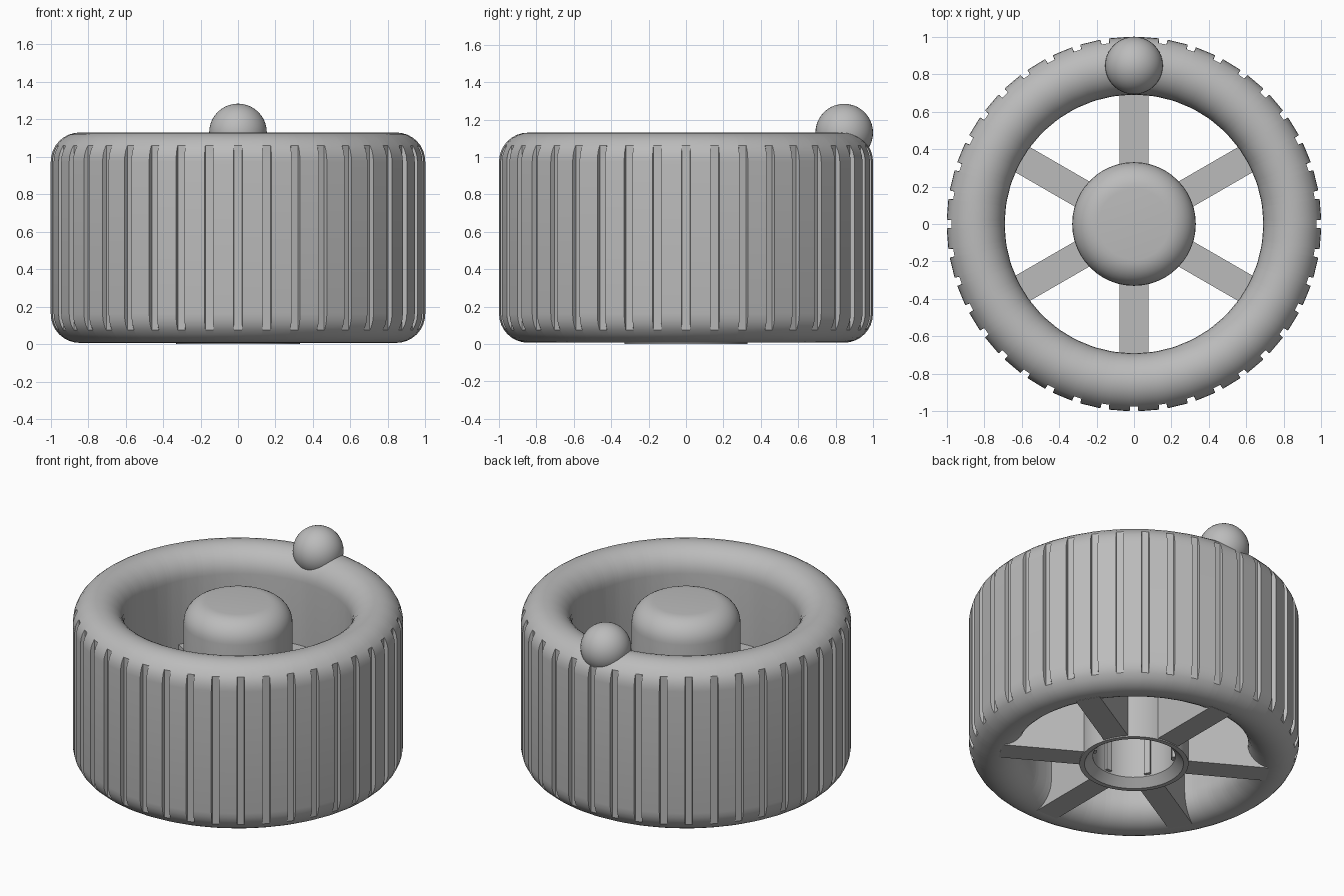
import bpy, bmesh, math
from mathutils import Matrix, Vector

cube = bpy.data.objects.get("Cube")
if cube:
    bpy.data.objects.remove(cube, do_unlink=True)

gray = bpy.data.materials.new("plain_gray")
gray.use_nodes = True
COLOR = (0.5, 0.5, 0.5, 1)
gray.diffuse_color = COLOR
gray.node_tree.nodes["Principled BSDF"].inputs["Base Color"].default_value = COLOR


def finish(name, bm, smooth=True):
    bmesh.ops.recalc_face_normals(bm, faces=bm.faces)
    mesh = bpy.data.meshes.new(name)
    bm.to_mesh(mesh)
    bm.free()
    mesh.materials.append(gray)
    obj = bpy.data.objects.new(name, mesh)
    bpy.context.collection.objects.link(obj)
    if smooth:
        bpy.ops.object.select_all(action='DESELECT')
        obj.select_set(True)
        bpy.context.view_layer.objects.active = obj
        bpy.ops.object.shade_smooth_by_angle(angle=math.radians(30))
    return obj


def lathe(name, profile, angles, closed, radius_rule=lambda r, i: r):
    """Sweep an (r, z) profile through the given angles around z."""
    bm = bmesh.new()
    rings = []
    for i, a in enumerate(angles):
        rings.append([bm.verts.new((radius_rule(r, i) * math.cos(a),
                                    radius_rule(r, i) * math.sin(a), z))
                      for r, z in profile])
    n = len(profile)
    for i, ring in enumerate(rings):
        nxt = rings[(i + 1) % len(rings)]
        for j in range(n if closed else n - 1):
            k = (j + 1) % n
            bm.faces.new((ring[j], nxt[j], nxt[k], ring[k]))
    bmesh.ops.remove_doubles(bm, verts=bm.verts, dist=0.0001)
    return finish(name, bm)


def arc(r, z, radius, start, end, steps):
    return [(r + radius * math.cos(math.radians(start + (end - start) * t / steps)),
             z + radius * math.sin(math.radians(start + (end - start) * t / steps)))
            for t in range(steps + 1)]


def radial_boxes(name, angles, r0, r1, width, z0, z1):
    bm = bmesh.new()
    for a in angles:
        m = (Matrix.Rotation(a, 4, 'Z')
             @ Matrix.Translation(((r0 + r1) / 2, 0, (z0 + z1) / 2))
             @ Matrix.Diagonal((r1 - r0, width, z1 - z0, 1)))
        bmesh.ops.create_cube(bm, size=1, matrix=m)
    return finish(name, bm, smooth=False)


# Grooved rim: rounded wall with 40 grip slots
MID, HALF, GRIPS = 0.845, 0.155, 40
rim_profile = (arc(MID, 0.975, HALF, 0, 180, 16) + arc(MID, 0.162, HALF, 180, 360, 16))
groove_floor = MID + HALF * math.cos(math.radians(33.75))
rim_angles = []
for g in range(GRIPS):
    center = 2 * math.pi * g / GRIPS
    rim_angles += [center + d for d in (-0.023, -0.021, 0.021, 0.023)]
lathe("grip_rim", rim_profile, rim_angles, True,
      lambda r, i: min(r, groove_floor) if i % 4 in (1, 2) else r)

# Domed hub with a chamfered shaft bore
hub_profile = ([(0, 1.115)] + arc(0.19, 0.975, 0.14, 90, 0, 8)
               + [(0.33, 0), (0.30, 0), (0.25, 0.05), (0.25, 0.85), (0, 0.85)])
lathe("hub", hub_profile, [2 * math.pi * i / 48 for i in range(48)], False)

# Spokes and the small ribs gripping the shaft
spoke_angles = [math.radians(30 + 60 * i) for i in range(6)]
radial_boxes("spokes", spoke_angles, 0.31, 0.82, 0.155, 0.008, 0.55)
radial_boxes("bore_ribs", spoke_angles, 0.23, 0.27, 0.04, 0.06, 0.86)

# Pointer ball on the rim
bm = bmesh.new()
bmesh.ops.create_uvsphere(bm, u_segments=40, v_segments=20, radius=0.154,
                          matrix=Matrix.Translation(Vector((0, 0.846, 1.13))))
finish("pointer_ball", bm)
